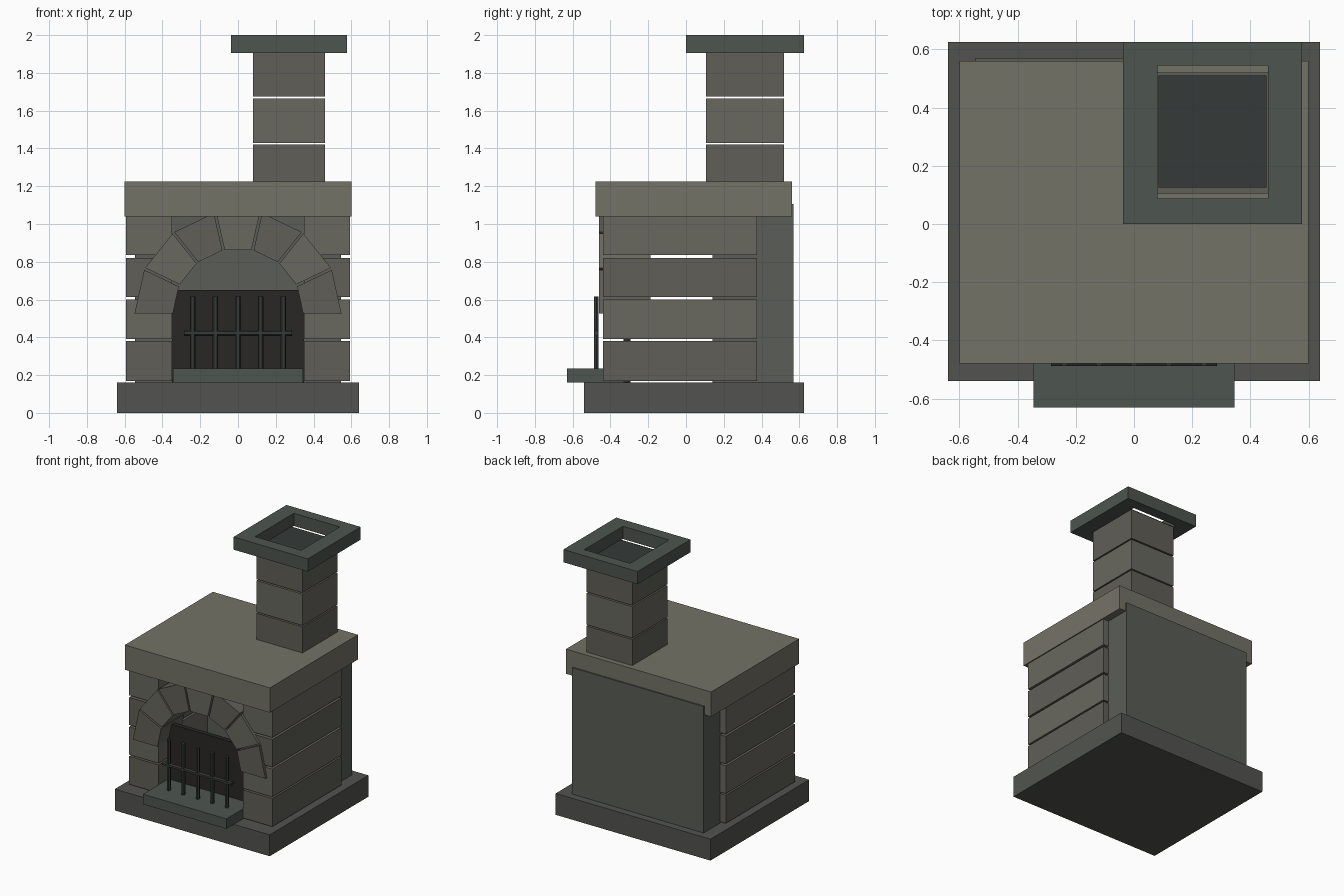
import bpy, bmesh, math

if "Cube" in bpy.data.objects:
    bpy.data.objects.remove(bpy.data.objects["Cube"])


def material(name, rgb):
    m = bpy.data.materials.new(name)
    m.diffuse_color = (*rgb, 1)
    m.use_nodes = True
    m.node_tree.nodes["Principled BSDF"].inputs["Base Color"].default_value = m.diffuse_color
    return m


STONE = [material("stone_a", (0.115, 0.112, 0.095)), material("stone_b", (0.14, 0.138, 0.117))]
SLAB = material("mantel_stone", (0.175, 0.17, 0.135))
SLATE = material("slate", (0.075, 0.09, 0.08))
BASE = material("base_stone", (0.085, 0.088, 0.08))
BACK = material("back_stone", (0.1, 0.11, 0.095))
IRON = material("iron", (0.035, 0.042, 0.038))
SOOT = material("soot", (0.022, 0.02, 0.018))


def finish(name, bm, mat):
    bmesh.ops.recalc_face_normals(bm, faces=bm.faces)
    me = bpy.data.meshes.new(name)
    bm.to_mesh(me)
    bm.free()
    me.materials.append(mat)
    ob = bpy.data.objects.new(name, me)
    bpy.context.collection.objects.link(ob)
    return ob


def prism(name, loop, offset, mat):
    """Extrude a planar loop of points by an offset vector."""
    bm = bmesh.new()
    face = bm.faces.new([bm.verts.new(p) for p in loop])
    ext = bmesh.ops.extrude_face_region(bm, geom=[face])
    bmesh.ops.translate(bm, vec=offset,
                        verts=[v for v in ext["geom"] if isinstance(v, bmesh.types.BMVert)])
    return finish(name, bm, mat)


def box(name, x, y, z, mat):
    loop = [(x[0], y[0], z[0]), (x[1], y[0], z[0]), (x[1], y[1], z[0]), (x[0], y[1], z[0])]
    return prism(name, loop, (0, 0, z[1] - z[0]), mat)


def frame(name, outer, inner, z, mat):
    """Rectangular ring: outer and inner are (x0, x1, y0, y1)."""
    bm = bmesh.new()
    rings = []
    for x0, x1, y0, y1 in (outer, inner):
        for h in z:
            rings.append([bm.verts.new((px, py, h))
                          for px, py in ((x0, y0), (x1, y0), (x1, y1), (x0, y1))])
    ob, ot, ib, it = rings
    for a, b in ((ob, ot), (ot, it), (it, ib), (ib, ob)):
        for i in range(4):
            j = (i + 1) % 4
            bm.faces.new((a[i], a[j], b[j], b[i]))
    return finish(name, bm, mat)


# base, mantel and solid back
box("base", (-0.64, 0.64), (-0.54, 0.625), (0, 0.16), BASE)
box("mantel", (-0.6, 0.6), (-0.48, 0.56), (1.04, 1.225), SLAB)
box("back_block", (-0.545, 0.545), (0.14, 0.57), (0.16, 1.105), BACK)

# side wall courses with open joints
for i, z in enumerate(((0.17, 0.38), (0.392, 0.60), (0.614, 0.82), (0.836, 1.05))):
    for side, s in (("left", -1), ("right", 1)):
        box(f"{side}_wall_course_{i}", sorted((0.35 * s, 0.592 * s)), (-0.44, 0.375), z, STONE[i % 2])

# hearth slab and sooty fire opening
box("hearth", (-0.345, 0.345), (-0.63, -0.33), (0.16, 0.235), SLATE)
box("fire_opening", (-0.35, 0.35), (-0.33, -0.295), (0.16, 0.65), SOOT)

# arch of seven wedge stones
N, ZC, R_IN, R_OUT, GAP = 7, 0.525, 0.345, 0.548, 0.006
for i in range(N):
    a0, a1 = math.pi * i / N, math.pi * (i + 1) / N
    loop = []
    for r, a, s in ((R_IN, a0, 1), (R_OUT, a0, 1), (R_OUT, a1, -1), (R_IN, a1, -1)):
        a += s * GAP / r * (0 < a < math.pi - 1e-6)
        loop.append((r * math.cos(a), -0.46, ZC + r * math.sin(a)))
    prism(f"arch_stone_{i}", loop, (0, 0.272, 0), STONE[i % 2])


# iron grate
def rod(name, start, axis, length, radius):
    loop = []
    for k in range(6):
        c, s = radius * math.cos(k * math.pi / 3), radius * math.sin(k * math.pi / 3)
        d = (c, s, 0) if axis == 2 else (0, s, c)
        loop.append(tuple(p + q for p, q in zip(start, d)))
    prism(name, loop, (length, 0, 0) if axis == 0 else (0, 0, length), IRON)


for i in range(5):
    rod(f"grate_bar_{i}", (-0.24 + 0.12 * i, -0.475, 0.23), 2, 0.385, 0.015)
rod("grate_rail", (-0.285, -0.475, 0.423), 0, 0.57, 0.015)

# chimney courses, flue and cap
for i, z in enumerate(((1.22, 1.42), (1.43, 1.665), (1.675, 1.905))):
    box(f"chimney_course_{i}", (0.08, 0.46), (0.105, 0.52), z, STONE[i % 2])
box("flue_opening", (0.085, 0.455), (0.125, 0.51), (1.88, 1.915), IRON)
frame("chimney_cap", (-0.037, 0.577, 0, 0.625), (0.08, 0.46, 0.088, 0.545), (1.905, 2.0), SLATE)
